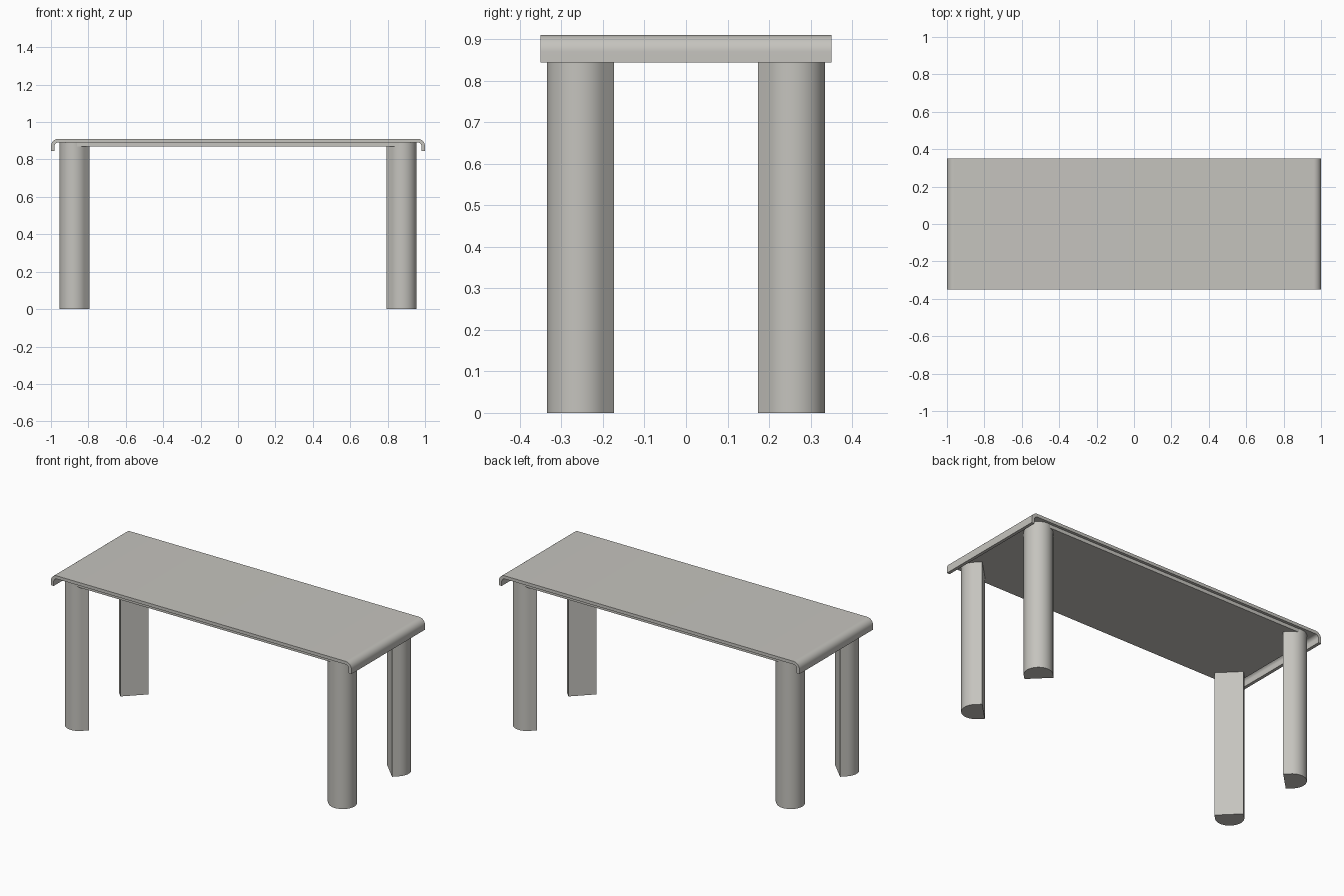
import bpy, bmesh, math

if "Cube" in bpy.data.objects:
    bpy.data.objects.remove(bpy.data.objects["Cube"])

mat = bpy.data.materials.new("warm grey")
mat.diffuse_color = (0.56, 0.55, 0.515, 1)
mat.use_nodes = True
mat.node_tree.nodes["Principled BSDF"].inputs["Base Color"].default_value = mat.diffuse_color


def arc(cx, cy, r, a0, a1, n=16):
    """Points on an arc, angles in degrees."""
    return [(cx + r * math.cos(math.radians(a0 + (a1 - a0) * i / n)),
             cy + r * math.sin(math.radians(a0 + (a1 - a0) * i / n)))
            for i in range(n + 1)]


def extrude(name, outline, place, offset):
    """Extrude a closed 2D outline; place maps 2D points into 3D."""
    bm = bmesh.new()
    face = bm.faces.new([bm.verts.new(place(*p)) for p in outline])
    ext = bmesh.ops.extrude_face_region(bm, geom=[face])
    verts = [g for g in ext["geom"] if isinstance(g, bmesh.types.BMVert)]
    bmesh.ops.translate(bm, verts=verts, vec=offset)
    bmesh.ops.recalc_face_normals(bm, faces=bm.faces)
    mesh = bpy.data.meshes.new(name)
    bm.to_mesh(mesh)
    bm.free()
    mesh.materials.append(mat)
    ob = bpy.data.objects.new(name, mesh)
    bpy.context.collection.objects.link(ob)
    bpy.ops.object.select_all(action='DESELECT')
    ob.select_set(True)
    bpy.context.view_layer.objects.active = ob
    bpy.ops.object.shade_smooth_by_angle(angle=math.radians(30))
    return ob


# Table top: thin sheet whose ends curl down
T, R, TOP, LIP = 0.019, 0.04, 0.91, 0.844
right = ([(1, LIP)] + arc(1 - R, TOP - R, R, 0, 90))
inner = arc(1 - R, TOP - R, R - T, 90, 0) + [(1 - T, LIP)]
outer_left = [(-x, z) for x, z in reversed(right)]
inner_left = [(-x, z) for x, z in reversed(inner)]
extrude("table_top", right + outer_left + inner_left + inner,
        lambda x, z: (x, -0.35, z), (0, 0.7, 0))

# Slab under the top with rounded corners, just inside the legs
HX, HY, C = 0.953, 0.333, 0.08
slab = []
for k, (sx, sy) in enumerate([(1, 1), (-1, 1), (-1, -1), (1, -1)]):
    slab += arc(sx * (HX - C), sy * (HY - C), C, 90 * k, 90 * k + 90)
extrude("under_slab", slab, lambda x, y: (x, y, 0.87), (0, 0, 0.021))

# Legs: D-shaped columns, flat side facing diagonally inward
r, depth = 0.0775, 0.041
d_shape = [(-depth, -r)] + arc(0, 0, r, -90, 90, 32) + [(-depth, r)]
for sx, xname in ((1, "right"), (-1, "left")):
    for sy, yname in ((1, "back"), (-1, "front")):
        a = math.atan2(sy, sx)
        ca, sa = math.cos(a), math.sin(a)
        extrude(f"{yname}_{xname}_leg", d_shape,
                lambda u, v: (sx * 0.8775 + u * ca - v * sa,
                              sy * 0.2575 + u * sa + v * ca, 0),
                (0, 0, 0.891))
